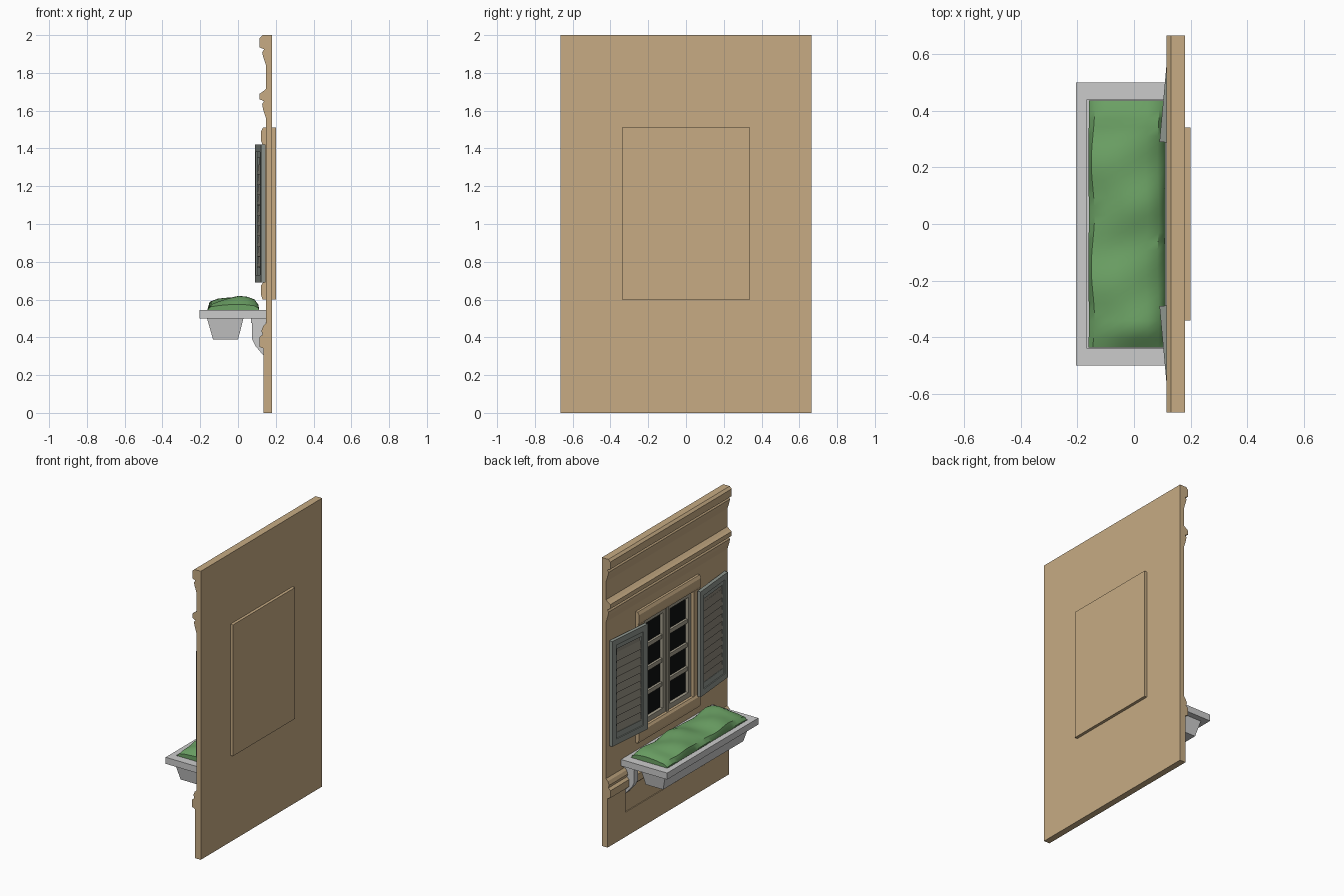
import bpy, bmesh, math
from mathutils import Matrix, Vector

if "Cube" in bpy.data.objects:
    bpy.data.objects.remove(bpy.data.objects["Cube"])


def material(name, rgb):
    m = bpy.data.materials.new(name)
    m.diffuse_color = (*rgb, 1)
    m.use_nodes = True
    m.node_tree.nodes["Principled BSDF"].inputs["Base Color"].default_value = m.diffuse_color
    return m


TAN = material("tan_plaster", (0.57, 0.41, 0.23))
FRAME = material("window_paint", (0.38, 0.35, 0.27))
SHUTTER = material("shutter_paint", (0.27, 0.30, 0.27))
SLAT = material("slat_paint", (0.27, 0.25, 0.20))
GLASS = material("dark_glass", (0.004, 0.005, 0.005))
GREEN = material("leaf_green", (0.15, 0.36, 0.13))


def finish(name, bm, mat=None):
    bmesh.ops.recalc_face_normals(bm, faces=bm.faces)
    me = bpy.data.meshes.new(name)
    bm.to_mesh(me)
    bm.free()
    ob = bpy.data.objects.new(name, me)
    bpy.context.collection.objects.link(ob)
    if mat:
        me.materials.append(mat)
    return ob


def boxes(name, specs, mat=None, matrix=None):
    """Each spec: x0, x1, y0, y1, z0, z1 (optional tilt about y)."""
    bm = bmesh.new()
    for s in specs:
        c = Vector(((s[0] + s[1]) / 2, (s[2] + s[3]) / 2, (s[4] + s[5]) / 2))
        d = (s[1] - s[0], s[3] - s[2], s[5] - s[4])
        tilt = Matrix.Rotation(s[6] if len(s) > 6 else 0, 4, 'Y')
        bmesh.ops.create_cube(bm, size=1, matrix=Matrix.Translation(c) @ tilt @ Matrix.Diagonal((*d, 1)))
    if matrix:
        bm.transform(matrix)
    return finish(name, bm, mat)


def prism(name, pts, y0, y1, mat=None):
    """Extrude an x,z profile along y."""
    bm = bmesh.new()
    f = bm.faces.new([bm.verts.new((x, y0, z)) for x, z in pts])
    r = bmesh.ops.extrude_face_region(bm, geom=[f])
    bmesh.ops.translate(bm, vec=(0, y1 - y0, 0),
                        verts=[v for v in r['geom'] if isinstance(v, bmesh.types.BMVert)])
    return finish(name, bm, mat)


def cut(ob, cutter):
    mod = ob.modifiers.new("cut", 'BOOLEAN')
    mod.operation, mod.solver, mod.object = 'DIFFERENCE', 'EXACT', cutter
    bpy.context.view_layer.objects.active = ob
    bpy.ops.object.modifier_apply(modifier=mod.name)
    bpy.data.objects.remove(cutter)


# Wall with cornice, upper band and lower band in one profile
wall = prism("wall", [
    (0.18, 0), (0.18, 2), (0.13, 2), (0.115, 1.985), (0.115, 1.935), (0.138, 1.925),
    (0.128, 1.91), (0.132, 1.89), (0.148, 1.84), (0.148, 1.715), (0.13, 1.70),
    (0.115, 1.69), (0.115, 1.66), (0.138, 1.65), (0.128, 1.635), (0.132, 1.61),
    (0.148, 1.56), (0.148, 0.475), (0.134, 0.46), (0.124, 0.435), (0.13, 0.415),
    (0.114, 0.40), (0.114, 0.35), (0.136, 0.34), (0.136, 0)], -0.665, 0.665, TAN)
cut(wall, boxes("window_cutter", [(0, 0.3, -0.3, 0.3, 0.65, 1.46)]))
cut(wall, boxes("panel_cutter", [(0, 0.142, -0.47, 0.47, 0.17, 0.33)]))

# Window surround
prism("surround_header", [(0.19, 1.42), (0.19, 1.51), (0.132, 1.51), (0.122, 1.49),
                          (0.122, 1.44), (0.13, 1.42)], -0.34, 0.34, TAN)
prism("surround_sill", [(0.19, 0.60), (0.19, 0.69), (0.132, 0.69), (0.122, 0.675),
                        (0.122, 0.625), (0.13, 0.60)], -0.34, 0.34, TAN)
boxes("surround_jambs", [(0.128, 0.19, s * 0.305 - 0.035, s * 0.305 + 0.035, 0.69, 1.42)
                         for s in (-1, 1)], TAN)
boxes("back_plate", [(0.18, 0.20, -0.34, 0.34, 0.60, 1.51)], TAN)

# Two casements with three glazing bars each
boxes("glass", [(0.172, 0.178, -0.27, 0.27, 0.69, 1.42)], GLASS)
bars = [(0.142, 0.176, -0.012, 0.012, 0.69, 1.42)]
for s in (-1, 1):
    for c, w in ((0.025, 0.025), (0.255, 0.03)):
        bars.append((0.15, 0.175, s * c - w / 2, s * c + w / 2, 0.69, 1.42))
    a, b = sorted((s * 0.03, s * 0.25))
    bars += [(0.15, 0.175, a, b, 0.69, 0.725), (0.15, 0.175, a, b, 1.385, 1.42)]
    bars += [(0.156, 0.175, a, b, z - 0.014, z + 0.014) for z in (0.89, 1.055, 1.22)]
boxes("casements", bars, FRAME)

# Louvred shutters, swung open and leaning to the wall
W, B, Z0, Z1 = 0.345, 0.04, 0.69, 1.42
for s, side in ((1, "left"), (-1, "right")):
    m = (Matrix.Diagonal((1, s, 1, 1)) @ Matrix.Translation((0.09, 0.29, 0))
         @ Matrix.Rotation(-math.radians(5.2), 4, 'Z'))
    boxes("shutter_frame_" + side, [
        (0, 0.025, 0, B, Z0, Z1), (0, 0.025, W - B, W, Z0, Z1),
        (0, 0.025, B, W - B, Z0, Z0 + B), (0, 0.025, B, W - B, Z1 - B, Z1),
        (0.007, 0.022, B, B + 0.015, Z0 + B, Z1 - B),
        (0.007, 0.022, W - B - 0.015, W - B, Z0 + B, Z1 - B),
        (0.007, 0.022, B, W - B, Z0 + B, Z0 + B + 0.04),
        (0.007, 0.022, B, W - B, Z1 - B - 0.03, Z1 - B)], SHUTTER, m)
    slats = [(0.017, 0.022, B, W - B, Z0 + B, Z1 - B)]
    slats += [(0.011, 0.015, B + 0.015, W - B - 0.015, z - 0.028, z + 0.028, math.radians(9))
              for z in [0.80 + 0.0545 * i for i in range(10)]]
    boxes("shutter_slats_" + side, slats, SLAT, m)

# Planter rim, bed and tapered trough
boxes("planter_rim", [
    (-0.205, -0.165, -0.5, 0.5, 0.50, 0.545), (0.115, 0.15, -0.5, 0.5, 0.50, 0.545),
    (-0.165, 0.115, -0.5, -0.44, 0.50, 0.545), (-0.165, 0.115, 0.44, 0.5, 0.50, 0.545),
    (-0.165, 0.115, -0.44, 0.44, 0.50, 0.515)])
bm = bmesh.new()
bmesh.ops.create_cube(bm, size=1)
for v in bm.verts:
    top = v.co.z > 0
    x = ((-0.165, 0.03) if top else (-0.132, 0.0))[v.co.x > 0]
    v.co = (x, math.copysign(0.46 if top else 0.44, v.co.y), 0.505 if top else 0.388)
finish("planter_trough", bm)

# Wall brackets under the rim
for s, side in ((1, "left"), (-1, "right")):
    prism("bracket_" + side, [(0.075, 0.48), (0.075, 0.39), (0.092, 0.355), (0.125, 0.315),
                              (0.145, 0.295), (0.145, 0.48)], s * 0.44 - 0.02, s * 0.44 + 0.02)
    boxes("bracket_cap_" + side, [(0.07, 0.148, s * 0.44 - 0.026, s * 0.44 + 0.026, 0.475, 0.50)])

# Lumpy foliage: section swept along the planter with rolling height
section = [(-0.155, 0.51), (-0.16, 0.55), (-0.145, 0.585), (-0.10, 0.602), (-0.05, 0.611),
           (0.0, 0.616), (0.045, 0.61), (0.085, 0.597), (0.107, 0.57), (0.112, 0.545), (0.108, 0.51)]
bm = bmesh.new()
rings = []
N = 28
for i in range(N + 1):
    y = -0.435 + 0.87 * i / N
    ring = []
    for x, z in section:
        k = max(0, (z - 0.545) / 0.07)
        end = 1 - 0.5 * max(0, (abs(y) - 0.38) / 0.055)
        h = k * 0.07 * end * (0.87 + 0.13 * math.sin(15 * y + 9 * x) + 0.08 * math.sin(29 * y - 14 * x))
        wob = 0.01 * k * math.sin(17 * y + 1) * (1 if x < 0 else 0.4)
        ring.append(bm.verts.new((x + wob, y, 0.545 + h if z > 0.545 else z)))
    rings.append(ring)
for a, b in zip(rings, rings[1:]):
    for j in range(len(section)):
        k = (j + 1) % len(section)
        bm.faces.new((a[j], a[k], b[k], b[j]))
bm.faces.new(rings[0])
bm.faces.new(rings[-1])
plant = finish("foliage", bm, GREEN)
bpy.ops.object.select_all(action='DESELECT')
plant.select_set(True)
bpy.context.view_layer.objects.active = plant
bpy.ops.object.shade_smooth_by_angle(angle=math.radians(35))
